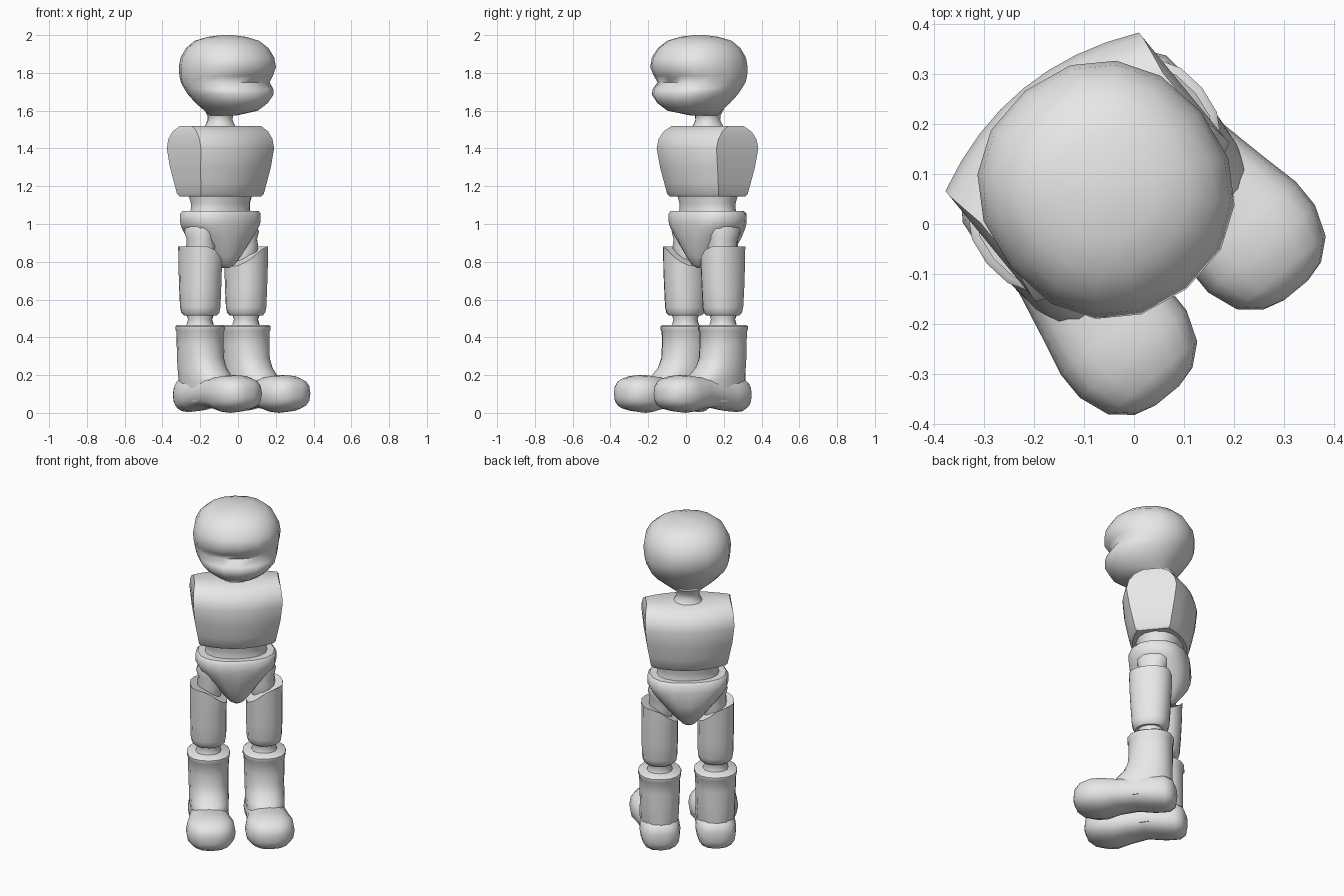
import bpy, bmesh, math

TURN = math.radians(39.3)      # the whole figure stands turned to its left

grey = bpy.data.materials.new("plain grey")
grey.diffuse_color = (0.8, 0.8, 0.8, 1)


def make(name, loops, angle=42):
    """Skin a list of equal-length point loops and cap both ends."""
    bm = bmesh.new()
    rows = [[bm.verts.new(p) for p in loop] for loop in loops]
    n = len(rows[0])
    for a, b in zip(rows, rows[1:]):
        for i in range(n):
            j = (i + 1) % n
            bm.faces.new((a[i], a[j], b[j], b[i]))
    bm.faces.new(rows[0][::-1])
    bm.faces.new(rows[-1])
    bmesh.ops.recalc_face_normals(bm, faces=bm.faces)
    mesh = bpy.data.meshes.new(name)
    bm.to_mesh(mesh)
    bm.free()
    mesh.materials.append(grey)
    ob = bpy.data.objects.new(name, mesh)
    bpy.context.collection.objects.link(ob)
    ob.rotation_euler.z = TURN
    bpy.ops.object.select_all(action='DESELECT')
    ob.select_set(True)
    bpy.context.view_layer.objects.active = ob
    bpy.ops.object.shade_smooth_by_angle(angle=math.radians(angle))
    return ob


def oval(hw, lo, hi, n, p):
    """Superellipse: half width hw, second axis running from lo to hi."""
    pts = []
    for i in range(n):
        a = 2 * math.pi * i / n - math.pi / 2
        c, s = math.cos(a), math.sin(a)
        x = math.copysign(abs(c) ** (2 / p), c) * hw
        y = math.copysign(abs(s) ** (2 / p), s) * (hi - lo) / 2 + (lo + hi) / 2
        pts.append((x, y))
    return pts


def tower(name, rings, x0=0, n=16, p=2.2, angle=42, shift=None):
    """Upright loft. Rings are (z, half width, front y, back y)."""
    loops = []
    for k, (z, hw, f, b) in enumerate(rings):
        loops.append([(x0 + x, y, z - (shift(k, x) if shift else 0))
                      for x, y in oval(hw, f, b, n, p)])
    return make(name, loops, angle)


# head with a visor-like crease across the face
tower("head", [
    (1.575, .07, .05, .20), (1.60, .13, -.09, .205), (1.64, .18, -.14, .245),
    (1.685, .217, -.165, .285), (1.715, .229, -.152, .305), (1.75, .237, -.112, .325),
    (1.785, .243, -.140, .338), (1.83, .246, -.167, .344), (1.88, .238, -.158, .335),
    (1.93, .212, -.125, .305), (1.97, .165, -.075, .26), (1.99, .10, -.01, .195),
    (2.0, .03, .06, .12)], angle=75)

# neck
tower("neck", [(1.49, .10, .05, .25), (1.525, .075, .075, .225), (1.55, .064, .085, .213),
               (1.575, .066, .083, .215), (1.61, .085, .06, .235)])

# torso: bulging chest and back, flat sides where the arms are missing
loops = []
for z, hw, side, mid in [(1.145, .205, .09, .15), (1.16, .215, .10, .163),
                         (1.22, .226, .112, .178), (1.30, .24, .128, .194),
                         (1.40, .25, .143, .203), (1.45, .25, .13, .188),
                         (1.49, .245, .10, .155), (1.52, .236, .05, .10)]:
    arc = [(hw * t / 4, side + (mid - side) * (1 - (t / 4) ** 2)) for t in range(-4, 5)]
    loops.append([(x, .147 - d, z) for x, d in arc] +
                 [(x, .147 + d, z) for x, d in reversed(arc)])
make("torso", loops)

# waist
tower("waist", [(1.04, .185, .02, .275), (1.08, .172, .025, .27), (1.11, .172, .025, .27),
                (1.17, .19, .01, .285)])

# pelvis tapering to a V between the legs
tower("pelvis", [
    (.768, .025, .08, .21), (.785, .05, .05, .24), (.83, .09, .025, .275),
    (.88, .128, .005, .305), (.93, .17, -.01, .318), (.98, .212, -.02, .32),
    (1.01, .228, -.022, .318), (1.055, .228, -.022, .315), (1.07, .215, -.01, .30)],
    p=2.4)

for side, s in (("left", 1), ("right", -1)):
    x0 = .157 * s

    # hip joint
    tower(side + "_hip", [(.80, .06, .07, .20), (.88, .072, .05, .215),
                          (.92, .068, .055, .215), (.96, .078, .045, .23),
                          (1.0, .06, .05, .23)], x0 - .01 * s, 12)

    # thigh, its top cut lower on the inside
    def cut(k, x, s=s):
        return max(0, .02 - x * s) * .85 if k >= 5 else 0
    tower(side + "_thigh", [
        (.515, .082, .04, .205), (.53, .095, .025, .222), (.56, .10, .018, .23),
        (.65, .102, .012, .237), (.75, .103, .006, .242), (.88, .104, .002, .246)],
        x0, p=2.3, shift=cut)

    # knee joint
    tower(side + "_knee", [(.43, .085, .04, .21), (.465, .072, .055, .195),
                           (.495, .063, .062, .188), (.54, .078, .045, .205)], x0, 12)

    # boot leg with a rim, flaring onto the instep
    tower(side + "_boot_leg", [
        (.06, .10, -.10, .245), (.17, .11, -.11, .25), (.20, .112, -.075, .25),
        (.24, .111, -.032, .25), (.29, .112, -.006, .25), (.36, .114, 0, .25),
        (.43, .116, 0, .25), (.44, .121, -.006, .256), (.458, .121, -.006, .256),
        (.466, .112, .005, .245)], x0, p=2.3)

    # foot: round toe, slightly pinched arch, rounded heel
    rings = [(-.308, .03, .075, .125), (-.296, .075, .045, .16), (-.262, .115, .02, .185),
             (-.20, .138, .006, .20), (-.14, .138, 0, .20), (-.06, .12, .018, .19),
             (.04, .108, .028, .19), (.14, .115, .01, .20), (.22, .106, .004, .19),
             (.255, .08, .02, .17), (.27, .035, .06, .13)]
    loops = []
    for y, hw, lo, hi in rings:
        cx = s * (.157 + .009 * (y < 0))
        loops.append([(cx + x, y, z) for x, z in oval(hw, lo, hi, 16, 2.5)])
    make(side + "_foot", loops, 60)
